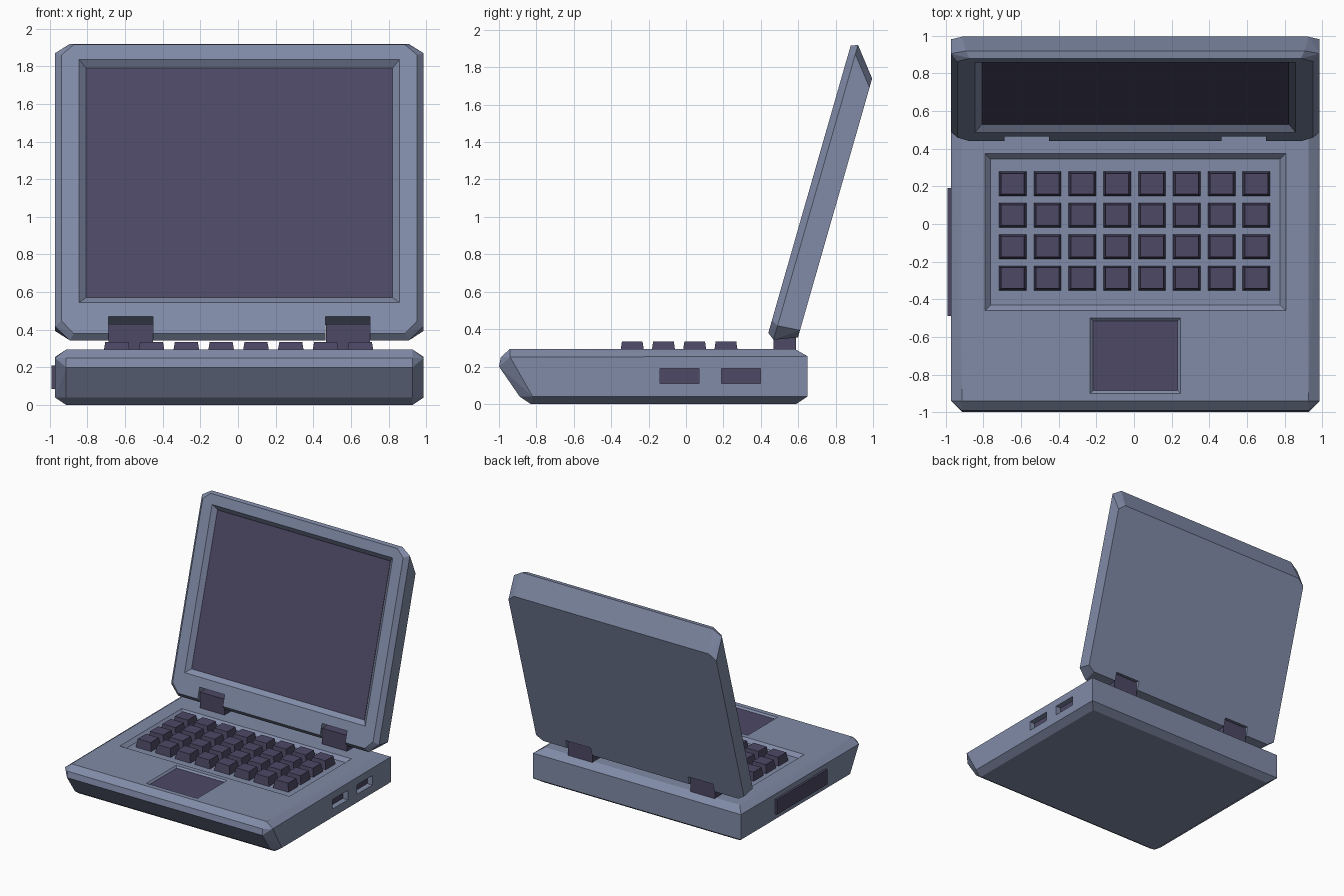
import bpy, bmesh
from math import sin, cos, radians

if "Cube" in bpy.data.objects:
    bpy.data.objects.remove(bpy.data.objects["Cube"])

CX = 0.007                      # sideways centre of the body
TILT = radians(16)              # lean of the screen lid


def material(name, rgb):
    m = bpy.data.materials.new(name)
    m.diffuse_color = (*rgb, 1)
    m.use_nodes = True
    m.node_tree.nodes["Principled BSDF"].inputs["Base Color"].default_value = m.diffuse_color
    return m


SHELL = material("blue_grey_shell", (0.22, 0.26, 0.39))
DARK = material("dark_plastic", (0.075, 0.065, 0.13))


# Surface frames: two in-plane coordinates plus height d above the surface
def base_top(x, y, d):
    return (x, y, 0.295 + d)


def base_right(y, z, d):
    return (CX + 0.98 + d, y, z)


def lid_face(x, u, d):
    return (x, 0.44 + u * sin(TILT) - d * cos(TILT), 0.38 + u * cos(TILT) + d * sin(TILT))


def hull(name, points, mat):
    bm = bmesh.new()
    for p in points:
        bm.verts.new(p)
    bmesh.ops.convex_hull(bm, input=bm.verts[:])
    bmesh.ops.dissolve_limit(bm, angle_limit=0.01, verts=bm.verts[:], edges=bm.edges[:])
    bmesh.ops.recalc_face_normals(bm, faces=bm.faces[:])
    me = bpy.data.meshes.new(name)
    bm.to_mesh(me)
    bm.free()
    me.materials.append(mat)
    ob = bpy.data.objects.new(name, me)
    bpy.context.collection.objects.link(ob)
    return ob


def stack(name, frame, a, b, layers, mat):
    """Solid of centred rectangles: layers are (half_a, half_b, d)."""
    pts = [frame(a + i * ha, b + j * hb, d)
           for ha, hb, d in layers for i in (-1, 1) for j in (-1, 1)]
    return hull(name, pts, mat)


def cut(target, cutter):
    mod = target.modifiers.new("cut", 'BOOLEAN')
    mod.operation = 'DIFFERENCE'
    mod.solver = 'EXACT'
    mod.object = cutter
    bpy.context.view_layer.objects.active = target
    bpy.ops.object.modifier_apply(modifier=mod.name)
    bpy.data.objects.remove(cutter)


def recess(target, frame, a, b, ha, hb, inset, depth, panel=None):
    ia, ib = ha - inset, hb - inset
    cut(target, stack("cutter", frame, a, b,
                      [(ia, ib, -depth), (ha, hb, 0), (ha, hb, 0.05)], SHELL))
    if panel:
        stack(panel, frame, a, b, [(ia, ib, -depth - 0.01), (ia, ib, -depth + 0.003)], DARK)


# Base shell: chamfered slab with a wedge front
half = [(0.92, -0.83, 0), (0.92, 0.59, 0),
        (0.92, -0.89, 0.04), (0.98, -0.82, 0.04), (0.98, 0.65, 0.04),
        (0.92, -1.0, 0.20), (0.92, -0.99, 0.25),
        (0.98, -0.94, 0.25), (0.98, 0.65, 0.255),
        (0.92, -0.94, 0.295), (0.92, 0.58, 0.295)]
base = hull("base_shell", [(CX + s * x, y, z) for x, y, z in half for s in (-1, 1)], SHELL)
recess(base, base_top, CX, -0.043, 0.80, 0.418, 0.03, 0.03)
recess(base, base_top, CX, -0.70, 0.24, 0.20, 0.016, 0.016, "touchpad")
for i, y in enumerate((-0.035, 0.295)):
    recess(base, base_right, y, 0.15, 0.104, 0.04, 0.0, 0.05, f"port_{i + 1}")

# Keys: four rows of eight sharing one mesh
key_mesh = stack("key", lambda x, y, d: (x, y, d), 0, 0,
                 [(0.074, 0.0665, 0.258), (0.061, 0.055, 0.335)], DARK)
for row in range(4):
    for col in range(8):
        ob = key_mesh if row == col == 0 else key_mesh.copy()
        if ob is not key_mesh:
            bpy.context.collection.objects.link(ob)
        ob.name = f"key_{row + 1}_{col + 1}"
        ob.location = (0.003 + (col - 3.5) * 0.185, -0.037 + (1.5 - row) * 0.167, 0)

# Drive bay on the left side
stack("drive_bay", lambda y, z, d: (CX - 0.98 - d, y, z), -0.15, 0.147,
      [(0.34, 0.063, -0.03), (0.34, 0.063, 0.018)], DARK)

# Screen lid: eight-sided outline at front face, rim and back face
half = [(0.945, 0.07, 0), (0.88, 0.0, 0), (0.945, 1.54, 0), (0.88, 1.597, 0),
        (0.98, 0.05, -0.037), (0.90, -0.028, -0.037),
        (0.98, 1.56, -0.037), (0.90, 1.612, -0.037),
        (0.98, 0.06, -0.159), (0.92, 0.02, -0.159),
        (0.98, 1.41, -0.159), (0.92, 1.46, -0.159)]
lid = hull("screen_lid", [lid_face(CX + s * x, u, d) for x, u, d in half for s in (-1, 1)], SHELL)
recess(lid, lid_face, CX, 0.843, 0.852, 0.672, 0.037, 0.035, "screen_panel")

# Hinges standing in slots through the lower lid edge
for side, s in (("left", -1), ("right", 1)):
    x = CX + s * 0.577
    cut(lid, stack("cutter", lid_face, x, 0.0, [(0.118, 0.094, -0.3), (0.118, 0.094, 0.1)], SHELL))
    stack(f"hinge_{side}", lambda a, b, d: (a, b, d), x, 0.528,
          [(0.117, 0.061, 0.27), (0.117, 0.061, 0.43)], DARK)
